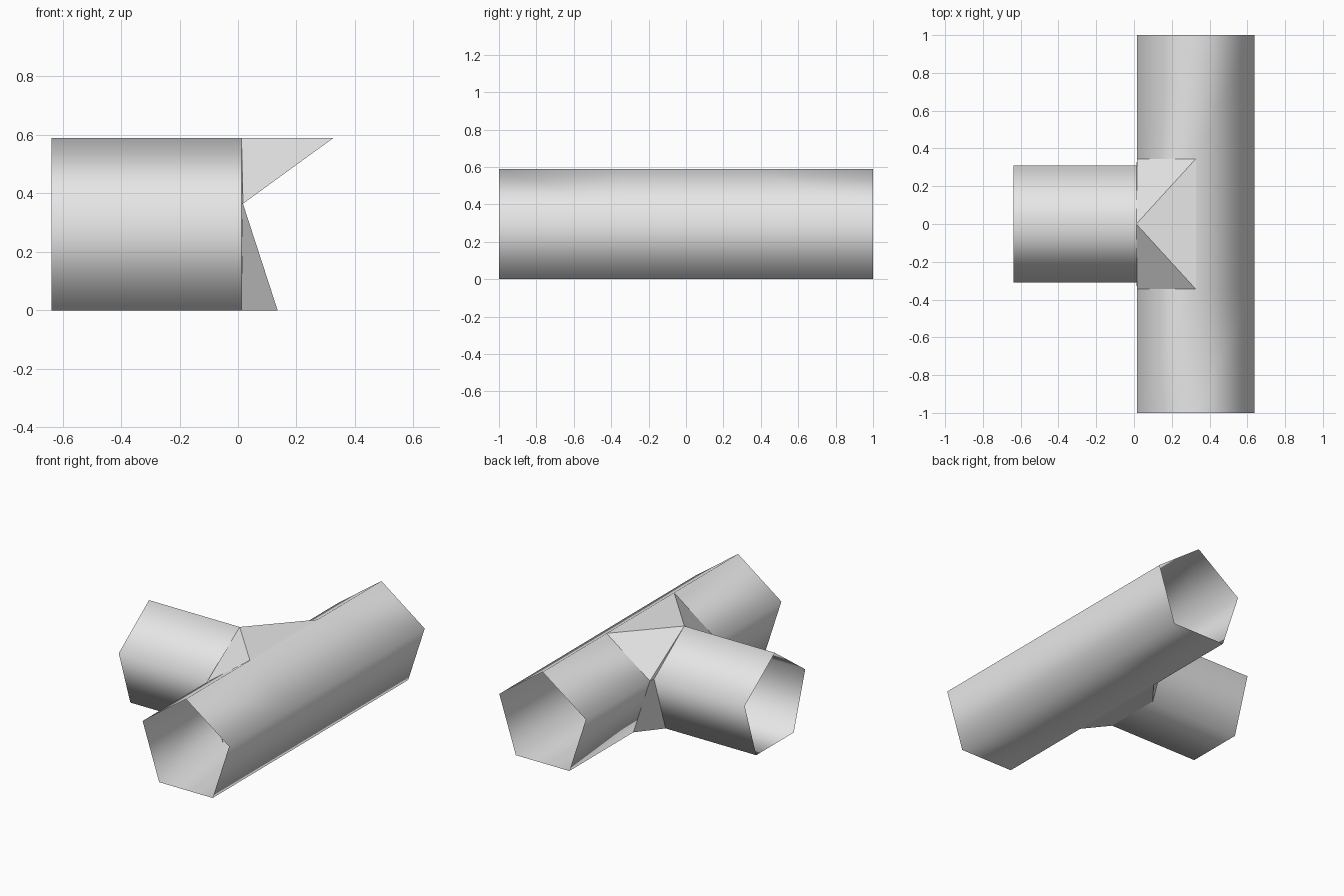
import bpy, bmesh
from math import sin, cos, pi

old = bpy.data.objects.get("Cube")
if old:
    bpy.data.objects.remove(old, do_unlink=True)

# One plain grey for the whole pipe
grey = bpy.data.materials.new("pipe_grey")
grey.use_nodes = True
grey.diffuse_color = (0.8, 0.8, 0.8, 1)
grey.node_tree.nodes["Principled BSDF"].inputs["Base Color"].default_value = grey.diffuse_color

SIDES = 5
R = 0.326                       # pentagon radius
ZC = R * cos(pi / SIDES)        # axis height, so the flat side rests on the ground
CX = 0.327                      # main pipe axis
END = 0.012                     # where the branch meets the junction
OPEN = 0.345                    # half length of the opening in the main pipe


def ring_point(i):
    a = 2 * pi * i / SIDES
    return R * sin(a), ZC + R * cos(a)


def make_object(name, bm, smooth):
    mesh = bpy.data.meshes.new(name)
    for f in bm.faces:
        f.smooth = smooth
    bm.to_mesh(mesh)
    bm.free()
    mesh.materials.append(grey)
    obj = bpy.data.objects.new(name, mesh)
    bpy.context.collection.objects.link(obj)
    return obj


def tube(name, stations, place, hole=()):
    """Open-ended pentagonal tube; hole lists (station, side) faces left out."""
    bm = bmesh.new()
    rings = []
    for s in stations:
        rings.append([bm.verts.new(place(s, *ring_point(i))) for i in range(SIDES)])
    for j in range(len(rings) - 1):
        a, b = rings[j], rings[j + 1]
        for i in range(SIDES):
            if (j, i) not in hole:
                k = (i + 1) % SIDES
                bm.faces.new((a[i], a[k], b[k], b[i]))
    return make_object(name, bm, True)


# Main pipe along y, open on the branch side; branch pipe along x
tube("main_pipe", (-1, -OPEN, OPEN, 1), lambda s, u, z: (CX + u, s, z),
     hole=((1, 3), (1, 4)))
tube("branch_pipe", (-0.637, END), lambda s, u, z: (s, -u, z))

# Flat-faced junction: front half, mirrored to the back
top_z = ring_point(0)[1]
mid_u, mid_z = ring_point(1)
low_u, low_z = ring_point(2)
bm = bmesh.new()
apex = bm.verts.new((END, 0, top_z))
ridge = bm.verts.new((CX, -OPEN, top_z))
ridge_centre = bm.verts.new((CX, 0, top_z))
main_mid = bm.verts.new((CX - mid_u, -OPEN, mid_z))
main_low = bm.verts.new((CX - low_u, -OPEN, low_z))
main_low_centre = bm.verts.new((CX - low_u, 0, low_z))
branch_mid = bm.verts.new((END, -mid_u, mid_z))
branch_low = bm.verts.new((END, -low_u, low_z))
branch_low_centre = bm.verts.new((END, 0, low_z))
for face in ((apex, ridge, ridge_centre),
             (main_mid, ridge, apex),
             (branch_mid, main_mid, apex),
             (branch_low, main_low, main_mid, branch_mid),
             (branch_low, branch_low_centre, main_low_centre, main_low)):
    bm.faces.new(face)
junction = make_object("junction", bm, False)
mirror = junction.modifiers.new("mirror", "MIRROR")
mirror.use_axis = (False, True, False)
